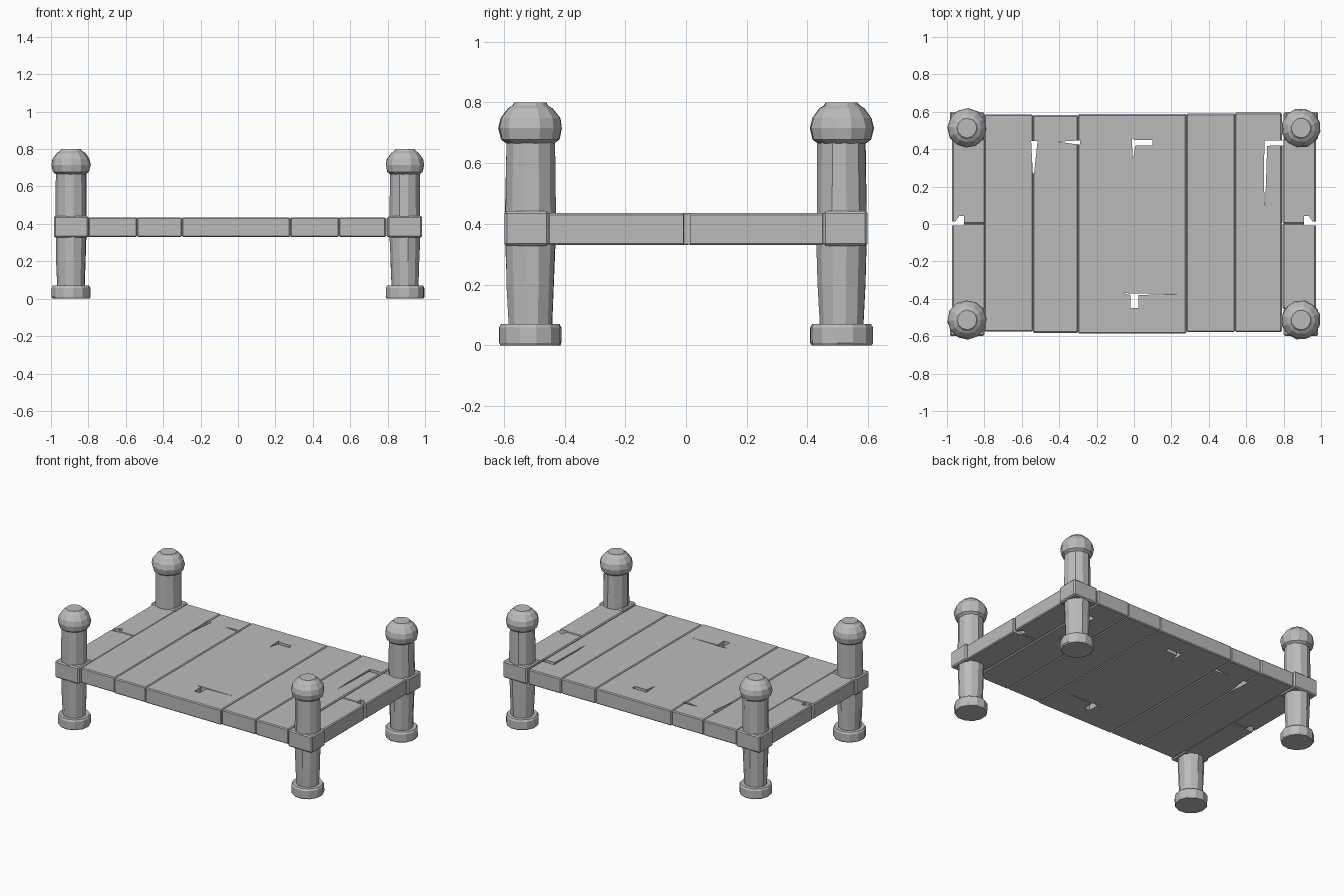
import bpy, bmesh, math, random

random.seed(4)
if "Cube" in bpy.data.objects:
    bpy.data.objects.remove(bpy.data.objects["Cube"], do_unlink=True)

grey = bpy.data.materials.new("stone grey")
grey.use_nodes = True
grey.diffuse_color = (0.5, 0.5, 0.5, 1)
grey.node_tree.nodes["Principled BSDF"].inputs["Base Color"].default_value = (0.5, 0.5, 0.5, 1)

Z0, Z1 = 0.33, 0.435


def finish(name, bm):
    bmesh.ops.recalc_face_normals(bm, faces=bm.faces)
    mesh = bpy.data.meshes.new(name)
    bm.to_mesh(mesh)
    bm.free()
    mesh.materials.append(grey)
    obj = bpy.data.objects.new(name, mesh)
    bpy.context.collection.objects.link(obj)
    return obj


def prism(bm, outline, z0, z1):
    """Extrude a flat outline from z0 to z1."""
    face = bm.faces.new([bm.verts.new((x, y, z0)) for x, y in outline])
    top = bmesh.ops.extrude_face_region(bm, geom=[face])["geom"]
    for v in top:
        if isinstance(v, bmesh.types.BMVert):
            v.co.z = z1


def slab(name, x0, x1, y0, y1, z0=Z0, z1=Z1, bevel=0.006):
    bm = bmesh.new()
    prism(bm, [(x0, y0), (x1, y0), (x1, y1), (x0, y1)], z0, z1)
    bmesh.ops.bevel(bm, geom=bm.edges[:], offset=bevel, segments=1, affect='EDGES')
    return finish(name, bm)


def lathe(bm, profile, cx, cy, sides, jitter):
    """Closed, slightly uneven turned shape."""
    rings = []
    turn = random.uniform(0, 0.5)
    for r, z in profile:
        ring = []
        for i in range(sides):
            a = 2 * math.pi * i / sides + turn
            rr = r * (1 - random.uniform(0, jitter))
            ring.append(bm.verts.new((cx + rr * math.cos(a), cy + rr * math.sin(a), z)))
        rings.append(ring)
    for low, high in zip(rings, rings[1:]):
        for i in range(sides):
            j = (i + 1) % sides
            bm.faces.new((low[i], low[j], high[j], high[i]))
    bm.faces.new(rings[0][::-1])
    bm.faces.new(rings[-1])


# Corner posts: foot, shaft, collar block and knob
foot = [(0.1, 0), (0.105, 0.008), (0.105, 0.058), (0.098, 0.07)]
shaft = [(0.074, 0.06), (0.08, 0.2), (0.084, 0.34), (0.085, 0.44), (0.082, 0.68)]
knob = [(0.08, 0.665), (0.098, 0.678), (0.107, 0.715), (0.1, 0.748),
        (0.076, 0.78), (0.06, 0.79), (0.053, 0.8)]
for sx, side in ((-1, "right"), (1, "left")):
    for sy, end in ((-1, "front"), (1, "back")):
        cx, cy = sx * 0.893, sy * 0.513
        for part, profile, sides, jitter in (("foot", foot, 12, 0.02),
                                             ("shaft", shaft, 11, 0.04),
                                             ("knob", knob, 12, 0.03)):
            bm = bmesh.new()
            lathe(bm, profile, cx, cy, sides, jitter)
            finish(f"{end}_{side}_post_{part}", bm)
        xs = sorted((sx * 0.8, sx * 0.985))
        ys = sorted((sy * 0.452, sy * 0.598))
        slab(f"{end}_{side}_collar", *xs, *ys, Z0 - 0.003, Z1 + 0.007, 0.008)

# Deck planks running front to back
edges = [-0.8, -0.54, -0.3, 0.28, 0.54, 0.79]
fronts = [-0.575, -0.582, -0.585, -0.577, -0.578]
backs = [0.585, 0.582, 0.587, 0.59, 0.595]
boards = [slab(f"deck_plank_{i + 1}", edges[i], edges[i + 1], fronts[i], backs[i])
          for i in range(5)]

# Side rails, two lengths each, meeting at the middle
for sx, side in ((-1, "right"), (1, "left")):
    xs = sorted((sx * 0.795, sx * 0.972))
    boards.append(slab(f"{side}_rail_front", *xs, -0.455, 0.002))
    boards.append(slab(f"{side}_rail_back", *xs, 0.002, 0.455))

# Cracks and chipped holes cut through the boards
cracks = [
    [(-0.55, 0.445), (-0.515, 0.445), (-0.525, 0.36), (-0.534, 0.27), (-0.541, 0.27)],
    [(-0.405, 0.44), (-0.29, 0.447), (-0.29, 0.425), (-0.32, 0.428)],
    [(-0.012, 0.46), (0.006, 0.448), (0.098, 0.448), (0.098, 0.42),
     (0.008, 0.42), (-0.006, 0.345)],
    [(0.697, 0.447), (0.8, 0.447), (0.8, 0.42), (0.712, 0.418), (0.701, 0.08), (0.695, 0.2)],
    [(-0.055, -0.37), (0.235, -0.373), (0.025, -0.38), (0.025, -0.45),
     (-0.018, -0.45), (-0.018, -0.38)],
]
for s in (-1, 1):
    cracks.append([(s * 0.99, -0.009), (s * 0.955, -0.009), (s * 0.91, -0.007),
                   (s * 0.91, 0.042), (s * 0.935, 0.042), (s * 0.955, 0.014), (s * 0.99, 0.012)])
bm = bmesh.new()
for outline in cracks:
    prism(bm, outline, Z0 - 0.1, Z1 + 0.1)
cutter = finish("crack_cutter", bm)
cutter.hide_render = True

for board in boards:
    cut = board.modifiers.new("cracks", 'BOOLEAN')
    cut.operation = 'DIFFERENCE'
    cut.solver = 'EXACT'
    cut.object = cutter

# Bake the cuts, then drop the cutter
depsgraph = bpy.context.evaluated_depsgraph_get()
baked = [bpy.data.meshes.new_from_object(b.evaluated_get(depsgraph)) for b in boards]
for board, mesh in zip(boards, baked):
    board.modifiers.clear()
    board.data = mesh
bpy.data.objects.remove(cutter, do_unlink=True)
